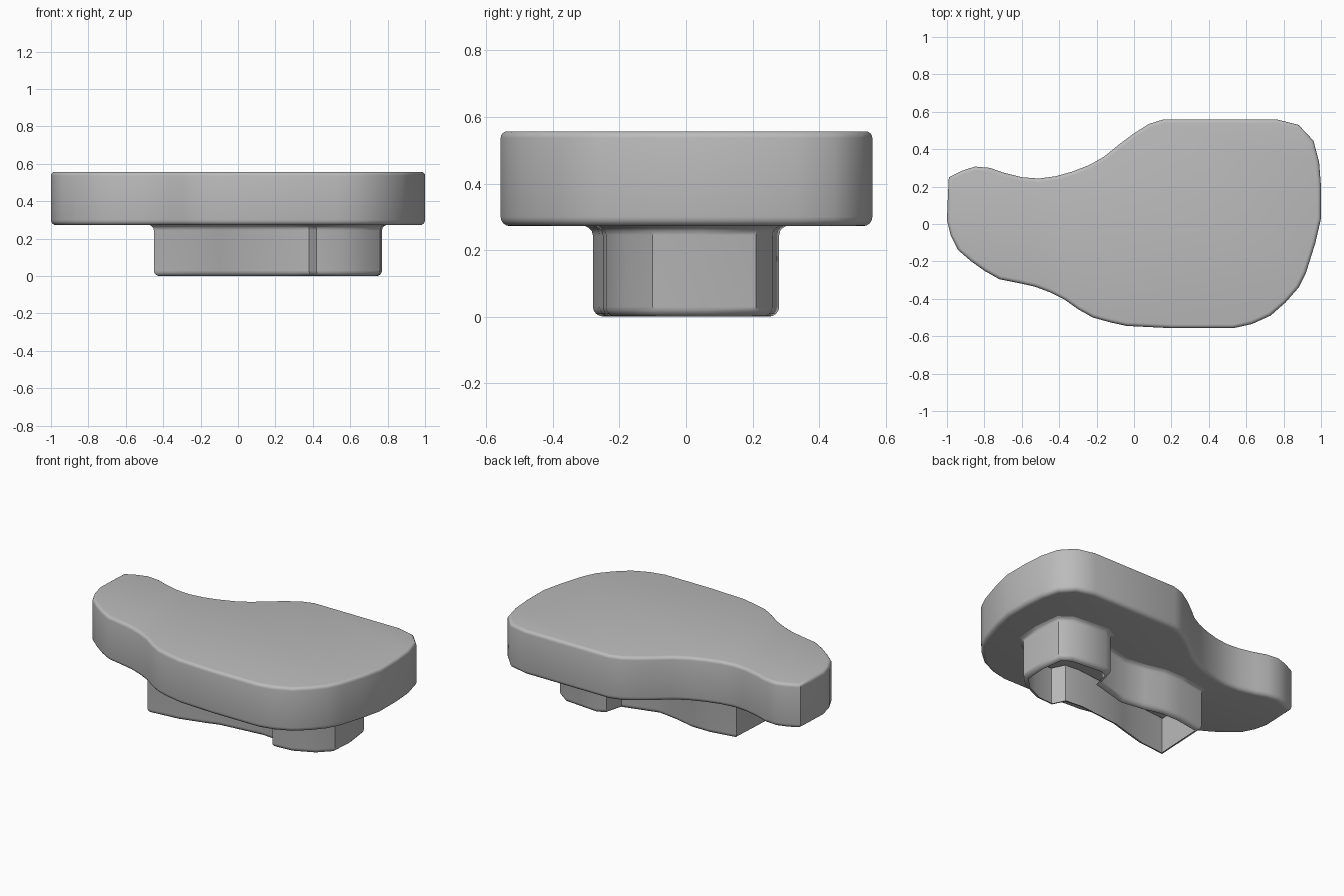
import bpy, bmesh, math
from mathutils import Vector

if "Cube" in bpy.data.objects:
    bpy.data.objects.remove(bpy.data.objects["Cube"])

grey = bpy.data.materials.new("plain grey")
grey.diffuse_color = (0.5, 0.5, 0.5, 1)
grey.use_nodes = True
grey.node_tree.nodes["Principled BSDF"].inputs["Base Color"].default_value = grey.diffuse_color


def offset_outline(pts, d):
    """Move a counter-clockwise outline outward by d (mitred corners)."""
    out = []
    for i, p in enumerate(pts):
        a = (p - pts[i - 1]).normalized()
        b = (pts[(i + 1) % len(pts)] - p).normalized()
        na, nb = Vector((a.y, -a.x)), Vector((b.y, -b.x))
        m = (na + nb).normalized()
        out.append(p + m * d / max(0.6, m.dot(na)))
    return out


def loft(name, outline, profile, cap_bottom, cap_top):
    """Sweep (offset, z) profile rings round an outline, bottom to top."""
    pts = [Vector(p) for p in outline]
    area = sum(pts[i - 1].cross(pts[i]) for i in range(len(pts)))
    if area < 0:
        pts.reverse()
    bm = bmesh.new()
    rings = [[bm.verts.new((p.x, p.y, z)) for p in offset_outline(pts, d)]
             for d, z in profile]
    n = len(pts)
    for lo, hi in zip(rings, rings[1:]):
        for i in range(n):
            j = (i + 1) % n
            bm.faces.new((lo[i], lo[j], hi[j], hi[i]))
    if cap_bottom:
        bm.faces.new(rings[0][::-1])
    if cap_top:
        bm.faces.new(rings[-1])
    me = bpy.data.meshes.new(name)
    bm.to_mesh(me)
    bm.free()
    ob = bpy.data.objects.new(name, me)
    bpy.context.collection.objects.link(ob)
    me.materials.append(grey)
    bpy.ops.object.select_all(action='DESELECT')
    ob.select_set(True)
    bpy.context.view_layer.objects.active = ob
    bpy.ops.object.shade_smooth_by_angle(angle=math.radians(40))
    return ob


def round_edge(r, z, up):
    """Quarter-round profile from the wall to the flat face at height z."""
    s = 1 if up else -1
    arc = [(r * math.cos(t) - r, z + s * (r * math.sin(t) - r))
           for t in (k * math.pi / 8 for k in range(5))]
    return arc if up else arc[::-1]


# Kidney-shaped top slab with rounded edges
slab = [(-.99, .25), (-.92, .285), (-.85, .307), (-.77, .3), (-.7, .275), (-.6, .25),
        (-.51, .243), (-.42, .255), (-.33, .28), (-.24, .315), (-.16, .36), (-.08, .425),
        (0, .485), (.08, .535), (.16, .56), (.76, .56), (.88, .53), (.96, .445),
        (.99, .33), (1, .2), (1, .03), (.97, -.1), (.92, -.26), (.88, -.34),
        (.81, -.42), (.73, -.49), (.63, -.535), (.53, -.557), (.2, -.557), (-.04, -.545),
        (-.13, -.525), (-.22, -.5), (-.3, -.455), (-.37, -.405), (-.45, -.365),
        (-.53, -.335), (-.62, -.315), (-.72, -.295), (-.8, -.25), (-.87, -.2),
        (-.94, -.14), (-.98, -.06), (-1, .02), (-.995, .15)]
loft("top_slab", slab, round_edge(.028, .272, False) + round_edge(.02, .557, True), True, True)

# Two-lobed hollow foot, open underneath, flaring into the slab
foot = [(-.45, -.28), (-.25, -.26), (-.1, -.22), (0, -.19), (.28, -.16), (.38, -.17),
        (.42, -.25), (.55, -.24), (.68, -.18), (.76, -.1), (.77, .05), (.75, .21),
        (.68, .26), (.45, .28), (.39, .25), (.36, .14), (.14, .08), (0, .1),
        (-.12, .13), (-.25, .13), (-.43, .1)]
flare = [(0, .245), (.003, .258), (.01, .266), (.022, .273)]
loft("hollow_foot", foot, round_edge(.03, 0, False) + flare, False, False)
